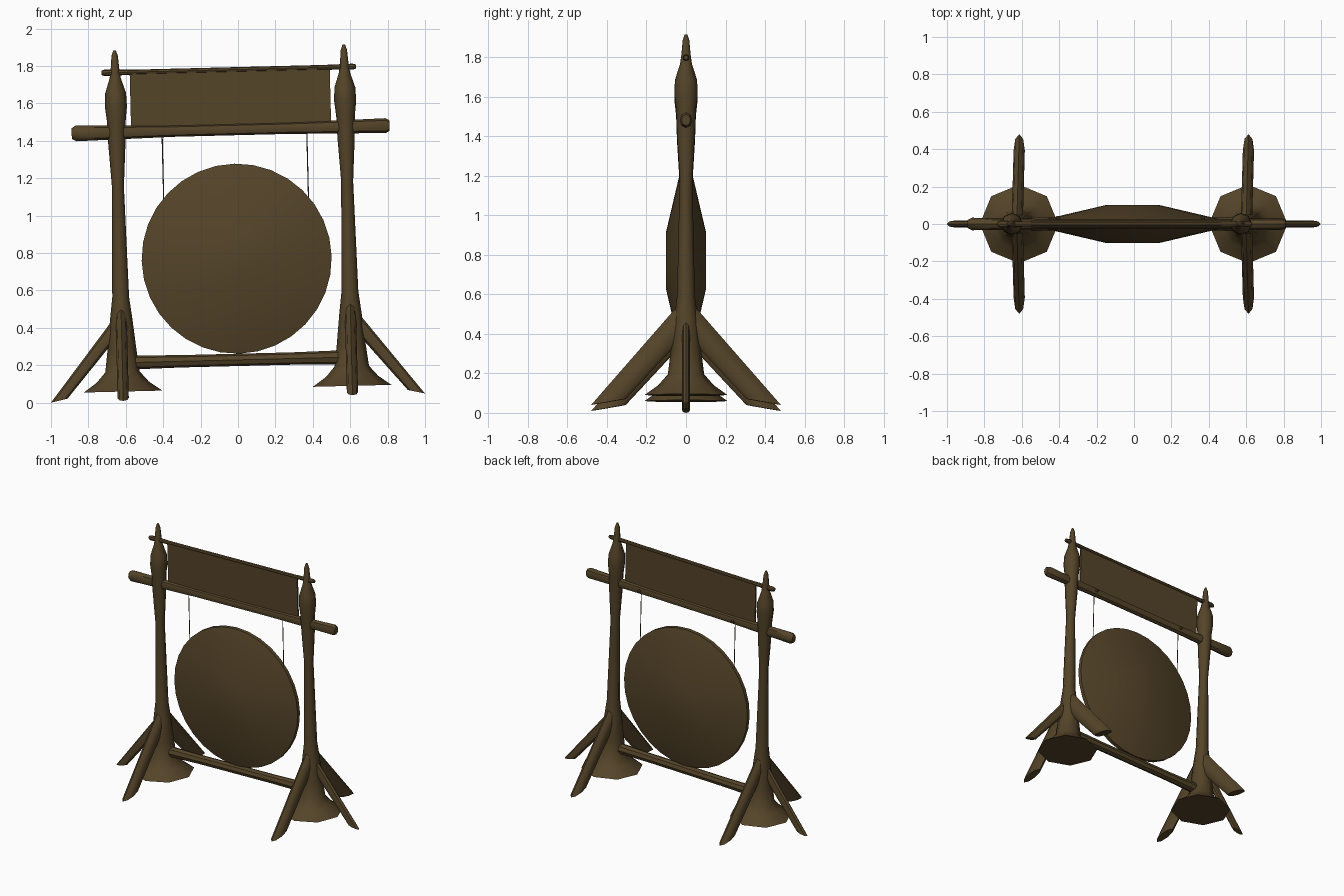
import bpy, bmesh, math
from mathutils import Matrix, Vector

if "Cube" in bpy.data.objects:
    bpy.data.objects.remove(bpy.data.objects["Cube"])

wood = bpy.data.materials.new("dark_brown")
wood.diffuse_color = (0.09, 0.058, 0.022, 1)
wood.use_nodes = True
wood.node_tree.nodes["Principled BSDF"].inputs["Base Color"].default_value = wood.diffuse_color

# The whole stand leans slightly about the y axis
LEAN = Matrix.Rotation(-math.radians(1.43), 4, 'Y')
POST_X = 0.613


def loft(name, rings, angle=40):
    """Skin a list of vertex rings, cap both ends, and apply the lean."""
    bm = bmesh.new()
    vs = [[bm.verts.new(p) for p in r] for r in rings]
    n = len(rings[0])
    for a, b in zip(vs, vs[1:]):
        for i in range(n):
            j = (i + 1) % n
            bm.faces.new((a[i], a[j], b[j], b[i]))
    bm.faces.new(vs[0][::-1])
    bm.faces.new(vs[-1])
    bmesh.ops.recalc_face_normals(bm, faces=bm.faces)
    me = bpy.data.meshes.new(name)
    bm.to_mesh(me)
    bm.free()
    me.transform(LEAN)
    me.materials.append(wood)
    ob = bpy.data.objects.new(name, me)
    bpy.context.collection.objects.link(ob)
    bpy.ops.object.select_all(action='DESELECT')
    ob.select_set(True)
    bpy.context.view_layer.objects.active = ob
    bpy.ops.object.shade_smooth_by_angle(angle=math.radians(angle))
    return ob


def oval(c, u, v, n=8):
    """Ring of points around c with half axes u and v."""
    c, u, v = Vector(c), Vector(u), Vector(v)
    return [c + u * math.cos(t) + v * math.sin(t)
            for t in (2 * math.pi * i / n for i in range(n))]


def bar(name, z, profile, flat=1.0):
    """Round bar along x; profile is (x, radius)."""
    return loft(name, [oval((x, 0, z), (0, r * flat, 0), (0, 0, r)) for x, r in profile])


# Turned posts with flared feet and finials
PROFILE = [(0.21, 0.075), (0.14, 0.125), (0.092, 0.18), (0.077, 0.3), (0.06, 0.46),
           (0.045, 0.58), (0.032, 1.17), (0.046, 1.40), (0.05, 1.52), (0.059, 1.60),
           (0.056, 1.67), (0.03, 1.75), (0.023, 1.80), (0.017, 1.87), (0.007, 1.90)]
for side, label in ((-1, "left"), (1, "right")):
    px = side * POST_X
    loft(label + "_post", [oval((px, 0, z), (r, 0, 0), (0, r, 0)) for r, z in PROFILE], 45)

    # Three braces per post: front, back and outward
    for d, tag, pts, w in (
            ((0, -1), "front", ((0.48, 0.025), (0.305, 0.055), (0.03, 0.35), (0.03, 0.54)), 0.03),
            ((0, 1), "back", ((0.48, 0.025), (0.305, 0.055), (0.03, 0.35), (0.03, 0.54)), 0.03),
            ((side, 0), "outer", ((0.387, 0.025), (0.297, 0.045), (0.03, 0.36), (0.03, 0.48)), 0.019)):
        tip, heel, low, high = [Vector((px + d[0] * r, d[1] * r, z)) for r, z in pts]
        across = Vector((d[1], d[0], 0)) * w
        loft(f"{label}_{tag}_brace",
             [oval((tip + heel) / 2, (tip - heel) / 2, across),
              oval((low + high) / 2, (high - low) / 2, across)])

    # Cord and its knot on the beam
    rx = 0.017 + side * 0.387
    loft(label + "_cord", [oval((rx, 0, z), (0.003, 0, 0), (0, 0.003, 0), 6) for z in (1.07, 1.45)])
    loft(label + "_knot", [oval((rx, 0.031 + dy, 1.46), (r, 0, 0), (0, 0, r))
                           for dy, r in ((-0.01, 0.008), (0, 0.013), (0.012, 0.007))])

# Horizontal bars
bar("main_beam", 1.461, [(-0.853, 0.028), (-0.83, 0.042), (-0.69, 0.039), (-0.3, 0.031),
                         (0.3, 0.031), (0.69, 0.037), (0.825, 0.04), (0.847, 0.028)], 0.8)
bar("top_rail", 1.781, [(-0.685, 0.012), (-0.668, 0.018), (-0.5, 0.013),
                        (0.5, 0.013), (0.658, 0.016), (0.675, 0.011)])
bar("bottom_rail", 0.229, [(-0.6, 0.038), (-0.3, 0.033), (0.3, 0.033), (0.6, 0.038)])

# Flat panel between the top rail and the main beam
loft("panel", [[(x, y, z) for x, y in ((-0.535, -0.006), (0.535, -0.006),
                                       (0.535, 0.006), (-0.535, 0.006))]
               for z in (1.46, 1.78)])

# Gong disc, domed on both faces
loft("gong", [oval((0.012, y, 0.77), (r, 0, 0), (0, 0, r), 32)
              for r, y in ((0.14, -0.102), (0.49, -0.02), (0.508, -0.014),
                           (0.508, 0.014), (0.49, 0.02), (0.14, 0.102))])
